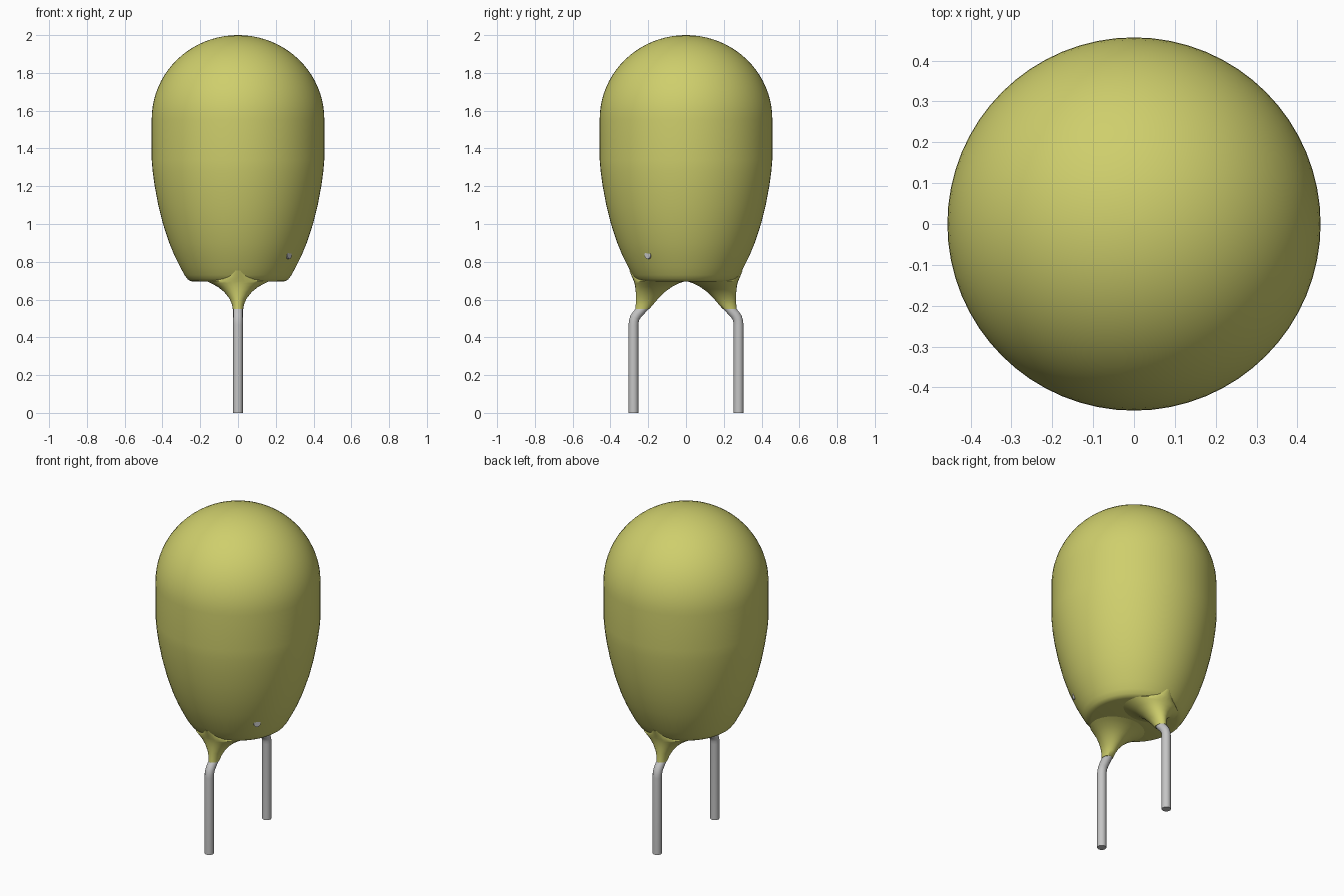
import bpy, bmesh, math

cube = bpy.data.objects.get("Cube")
if cube:
    bpy.data.objects.remove(cube)


def material(name, colour):
    m = bpy.data.materials.new(name)
    m.use_nodes = True
    m.diffuse_color = colour
    m.node_tree.nodes["Principled BSDF"].inputs["Base Color"].default_value = colour
    return m


yellow = material("yellow coating", (0.62, 0.62, 0.15, 1))
metal = material("grey metal", (0.56, 0.56, 0.56, 1))


def loft(name, rings, mat, sides, angle=40):
    """Skin elliptical rings given as (z, centre y, half width x, half width y)."""
    bm = bmesh.new()
    loops = []
    for z, cy, rx, ry in rings:
        loops.append([bm.verts.new((rx * math.cos(a), cy + ry * math.sin(a), z))
                      for a in (2 * math.pi * i / sides for i in range(sides))])
    for low, high in zip(loops, loops[1:]):
        for i in range(sides):
            j = (i + 1) % sides
            bm.faces.new((low[i], low[j], high[j], high[i]))
    bm.faces.new(loops[0][::-1])
    bm.faces.new(loops[-1])
    bmesh.ops.recalc_face_normals(bm, faces=bm.faces[:])
    mesh = bpy.data.meshes.new(name)
    bm.to_mesh(mesh)
    bm.free()
    obj = bpy.data.objects.new(name, mesh)
    bpy.context.collection.objects.link(obj)
    mesh.materials.append(mat)
    smooth(obj, angle)
    return obj


def smooth(obj, angle):
    bpy.ops.object.select_all(action='DESELECT')
    obj.select_set(True)
    bpy.context.view_layer.objects.active = obj
    bpy.ops.object.shade_smooth_by_angle(angle=math.radians(angle))


# Body: tapered lower half, straight band and round dome
R, SHOULDER, TOP = 0.457, 1.555, 2.0
profile = [(0.695, 0.235), (0.698, 0.252), (0.708, 0.267), (0.73, 0.283),
           (0.77, 0.305), (0.83, 0.335), (0.9, 0.364), (1.0, 0.397),
           (1.1, 0.422), (1.2, 0.441), (1.28, 0.452), (1.34, R)]
for i in range(20):
    a = math.pi / 2 * i / 20
    profile.append((SHOULDER + (TOP - SHOULDER) * math.sin(a), R * math.cos(a)))
profile.append((TOP, 0.004))
loft("coated_body", [(z, 0, r, r) for z, r in profile], yellow, 64)

# Flared coating around each lead: z, inner y, outer y, half width
flare = [(0.55, 0.194, 0.268, 0.028), (0.575, 0.173, 0.266, 0.032),
         (0.605, 0.147, 0.265, 0.045), (0.64, 0.112, 0.266, 0.073),
         (0.668, 0.074, 0.269, 0.108), (0.687, 0.035, 0.273, 0.145),
         (0.697, 0.004, 0.276, 0.165), (0.72, 0.03, 0.286, 0.11),
         (0.755, 0.08, 0.3, 0.05)]

# Wire leads bend inward under the coating
lead_path = [(0.278, 0), (0.278, 0.465), (0.276, 0.485), (0.271, 0.503),
             (0.26, 0.52), (0.215, 0.57), (0.15, 0.642), (0.12, 0.72)]


def wire(name, points, radius):
    curve = bpy.data.curves.new(name, 'CURVE')
    curve.dimensions = '3D'
    curve.bevel_depth = radius
    curve.bevel_resolution = 4
    curve.use_fill_caps = True
    spline = curve.splines.new('POLY')
    spline.points.add(len(points) - 1)
    for p, co in zip(spline.points, points):
        p.co = (*co, 1)
    obj = bpy.data.objects.new(name, curve)
    bpy.context.collection.objects.link(obj)
    curve.materials.append(metal)
    bpy.ops.object.select_all(action='DESELECT')
    obj.select_set(True)
    bpy.context.view_layer.objects.active = obj
    bpy.ops.object.convert(target='MESH')
    smooth(bpy.context.view_layer.objects.active, 40)


for label, s in (("front", -1), ("back", 1)):
    loft(label + "_flare", [(z, s * (a + b) / 2, w, (b - a) / 2)
                            for z, a, b, w in flare], yellow, 32, 60)
    wire(label + "_lead", [(0, s * y, z) for y, z in lead_path], 0.026)

# Inner wire tip just breaking through the coating
wire("exposed_wire_tip", [(0.24, -0.18, 0.835), (0.273, -0.204, 0.835)], 0.02)
